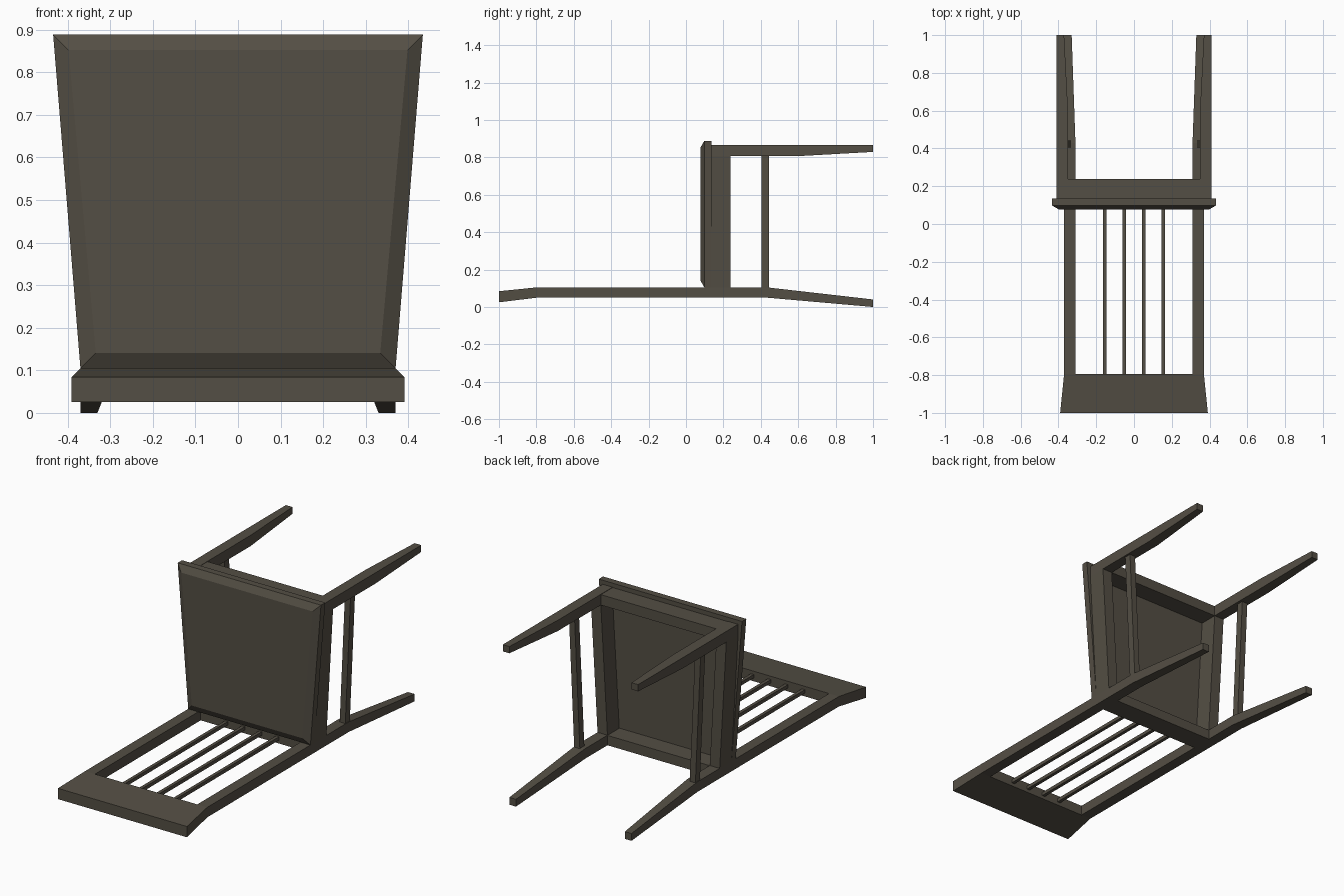
import bpy, bmesh

if "Cube" in bpy.data.objects:
    bpy.data.objects.remove(bpy.data.objects["Cube"])

wood = bpy.data.materials.new("dark wood")
wood.diffuse_color = (0.088, 0.077, 0.058, 1)
wood.use_nodes = True
wood.node_tree.nodes["Principled BSDF"].inputs["Base Color"].default_value = wood.diffuse_color


def loft(name, axis, sections, mirror=False):
    """Skin rectangular sections along 'y' or 'z'.
    Each section: (position, x0, x1, v0, v1), v being the other axis."""
    bm = bmesh.new()
    rings = []
    for p, x0, x1, v0, v1 in sections:
        corners = [(x0, v0), (x1, v0), (x1, v1), (x0, v1)]
        rings.append([bm.verts.new((x, p, v) if axis == 'y' else (x, v, p))
                      for x, v in corners])
    for a, b in zip(rings, rings[1:]):
        for i in range(4):
            j = (i + 1) % 4
            bm.faces.new((a[i], a[j], b[j], b[i]))
    bm.faces.new(rings[0])
    bm.faces.new(rings[-1])
    bmesh.ops.recalc_face_normals(bm, faces=bm.faces[:])
    me = bpy.data.meshes.new(name)
    bm.to_mesh(me)
    bm.free()
    me.materials.append(wood)
    ob = bpy.data.objects.new(name, me)
    bpy.context.collection.objects.link(ob)
    if mirror:
        ob.modifiers.new("mirror", 'MIRROR')
    return ob


# The chair lies on its back: feet toward +y, top of the back toward -y

# Seat: tapered slab with a chamfered sitting face
bm = bmesh.new()
rings = []
for y, inset in ((0.135, 0), (0.098, 0), (0.077, 0.036)):
    z0, z1 = 0.105 + inset, 0.888 - inset
    w0, w1 = 0.37 - inset, 0.434 - inset
    rings.append([bm.verts.new((x, y, z)) for x, z in
                  ((-w0, z0), (w0, z0), (w1, z1), (-w1, z1))])
for a, b in zip(rings, rings[1:]):
    for i in range(4):
        j = (i + 1) % 4
        bm.faces.new((a[i], a[j], b[j], b[i]))
bm.faces.new(rings[0])
bm.faces.new(rings[-1])
bmesh.ops.recalc_face_normals(bm, faces=bm.faces[:])
me = bpy.data.meshes.new("seat")
bm.to_mesh(me)
bm.free()
me.materials.append(wood)
bpy.context.collection.objects.link(bpy.data.objects.new("seat", me))

# Back posts running into the splayed back legs
loft("back_leg", 'y', [(-0.795, 0.31, 0.37, 0.05, 0.105),
                       (0.43, 0.31, 0.37, 0.05, 0.105),
                       (1.0, 0.33, 0.37, 0.0, 0.04)], mirror=True)

# Tapered front legs
loft("front_leg", 'y', [(0.135, 0.35, 0.41, 0.807, 0.866),
                        (0.61, 0.35, 0.41, 0.807, 0.866),
                        (1.0, 0.37, 0.41, 0.829, 0.866)], mirror=True)

# Flared crest rail at the top of the back
loft("crest_rail", 'y', [(-1.0, -0.391, 0.391, 0.025, 0.084),
                         (-0.795, -0.37, 0.37, 0.05, 0.105)])

# Back spindles
for i, x in enumerate((-0.155, -0.052, 0.052, 0.155)):
    loft(f"spindle_{i + 1}", 'y', [(-0.8, x - 0.009, x + 0.009, 0.068, 0.087),
                                   (0.14, x - 0.009, x + 0.009, 0.068, 0.087)])

# Aprons under the seat
loft("front_apron", 'y', [(0.135, -0.35, 0.35, 0.807, 0.864),
                          (0.237, -0.35, 0.35, 0.807, 0.864)])
loft("back_apron", 'y', [(0.12, -0.31, 0.31, 0.05, 0.104),
                         (0.237, -0.31, 0.31, 0.05, 0.104)])
loft("side_apron", 'z', [(0.105, 0.31, 0.37, 0.135, 0.237),
                         (0.807, 0.35, 0.41, 0.135, 0.237)], mirror=True)

# Side stretchers between front and back legs
loft("side_stretcher", 'z', [(0.1, 0.333, 0.367, 0.404, 0.443),
                             (0.81, 0.365, 0.399, 0.404, 0.443)], mirror=True)
